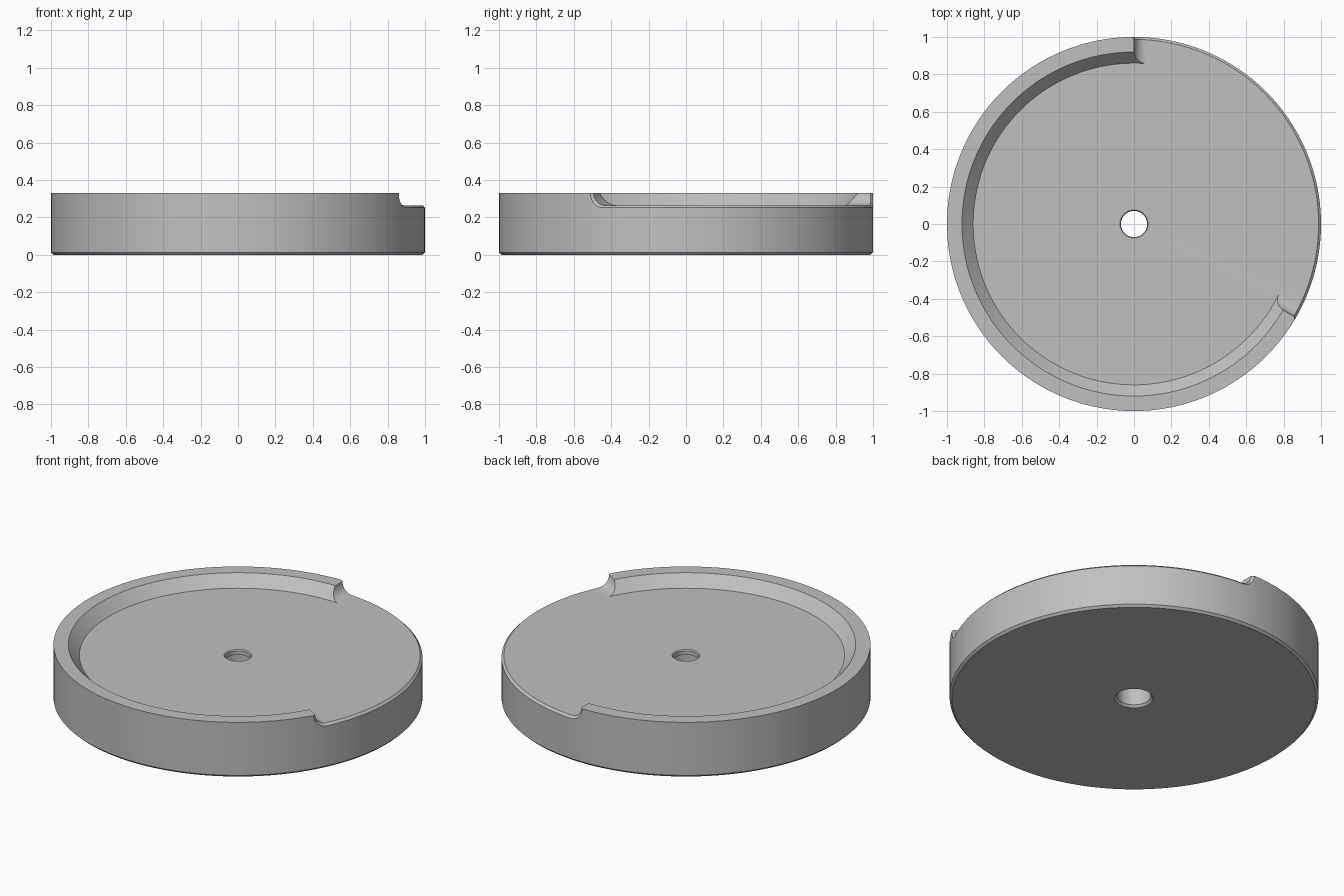
import bpy
import bmesh
from math import asin, cos, sin, pi, radians

cube = bpy.data.objects.get("Cube")
if cube:
    bpy.data.objects.remove(cube, do_unlink=True)

TOP, FLOOR = 0.33, 0.265           # rim top and recess floor heights
R = TOP - FLOOR                    # fillet radius at the two rim ends
C = 0.013                          # chamfer size
FLOOR_R, RIM_R = 0.86, 0.92        # foot and top of the sloping inner wall
START, END = radians(-30), radians(90)   # open part of the rim
# central hole, from the floor down: chamfer, lip, wider bore, bottom chamfer
HOLE = [(0.075, FLOOR), (0.07, FLOOR - 0.006), (0.07, 0.235),
        (0.092, 0.225), (0.092, C), (0.104, 0)]


def column(phi, base, side):
    """Upper section at one fillet angle: list of (radius, angle, height)."""
    s, z = R - R * cos(phi), FLOOR + R - R * sin(phi)
    so, zo = R - (R + C) * cos(phi), FLOOR + R - (R + C) * sin(phi)
    wall = FLOOR_R + (z - FLOOR) * (RIM_R - FLOOR_R) / R
    pts = [(FLOOR_R, s, FLOOR), (wall, s, z), (1 - C, s, z), (1, so, zo)]
    return [(r, base + side * asin(d / r), h) for r, d, h in pts]


def blend(a, b, n, turn=0):
    """Columns strictly between a and b, turning by an extra angle."""
    return [[(p[0], p[1] + (q[1] + turn - p[1]) * i / n, p[2])
             for p, q in zip(a, b)] for i in range(1, n)]


# Sections around the disc: fillet, open edge, fillet, raised rim
STEPS = 10
first = [column(pi / 2 * i / STEPS, START, 1) for i in range(STEPS + 1)]
last = [column(pi / 2 * i / STEPS, END, -1) for i in range(STEPS, -1, -1)]
sections = (first + blend(first[-1], last[0], 48) + last
            + blend(last[-1], first[0], 96, 2 * pi))

# Join each section with the side, base and hole into closed loops
bm = bmesh.new()
loops = []
for sec in sections:
    a = sec[-1][1]
    lower = [(1, a, C), (1 - C, a, 0)] + [(r, a, z) for r, z in reversed(HOLE)]
    loops.append([bm.verts.new((r * cos(t), r * sin(t), z))
                  for r, t, z in sec + lower])
for i, loop in enumerate(loops):
    nxt = loops[(i + 1) % len(loops)]
    for j in range(len(loop)):
        k = (j + 1) % len(loop)
        bm.faces.new((loop[j], nxt[j], nxt[k], loop[k]))
bmesh.ops.remove_doubles(bm, verts=bm.verts, dist=1e-5)
bmesh.ops.recalc_face_normals(bm, faces=bm.faces)

mesh = bpy.data.meshes.new("round_tray")
bm.to_mesh(mesh)
bm.free()
tray = bpy.data.objects.new("round_tray", mesh)
bpy.context.collection.objects.link(tray)

# Plain grey
grey = bpy.data.materials.new("plain_grey")
grey.use_nodes = True
grey.diffuse_color = (0.53, 0.53, 0.53, 1)
grey.node_tree.nodes["Principled BSDF"].inputs["Base Color"].default_value = grey.diffuse_color
mesh.materials.append(grey)

bpy.ops.object.select_all(action='DESELECT')
tray.select_set(True)
bpy.context.view_layer.objects.active = tray
bpy.ops.object.shade_smooth_by_angle(angle=radians(25))
